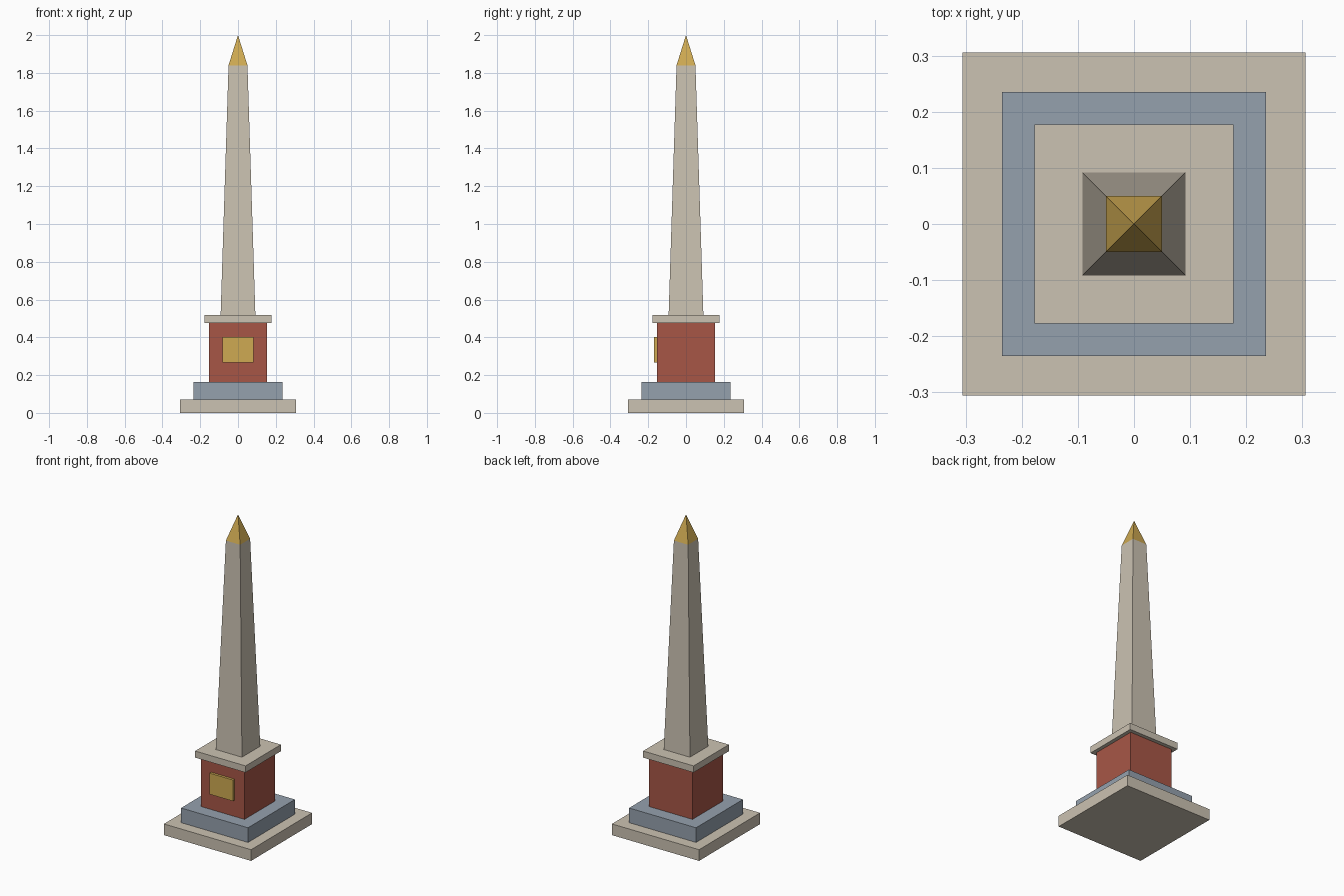
import bpy, bmesh

if "Cube" in bpy.data.objects:
    bpy.data.objects.remove(bpy.data.objects["Cube"])


def material(name, rgb):
    m = bpy.data.materials.new(name)
    m.diffuse_color = (*rgb, 1.0)
    m.use_nodes = True
    m.node_tree.nodes["Principled BSDF"].inputs["Base Color"].default_value = m.diffuse_color
    return m


STONE = material("pale stone", (0.60, 0.54, 0.445))
SLATE = material("blue grey stone", (0.30, 0.355, 0.42))
BRICK = material("red stone", (0.39, 0.094, 0.062))
GOLD = material("gold", (0.62, 0.40, 0.085))


def finish(name, bm, mat):
    bmesh.ops.recalc_face_normals(bm, faces=bm.faces)
    mesh = bpy.data.meshes.new(name)
    bm.to_mesh(mesh)
    bm.free()
    mesh.materials.append(mat)
    bpy.context.collection.objects.link(bpy.data.objects.new(name, mesh))


def square_block(name, r0, r1, z0, z1, mat):
    """Square block from half-width r0 at z0 to r1 at z1 (r1 = 0 gives a point)."""
    bm = bmesh.new()
    corners = ((-1, -1), (1, -1), (1, 1), (-1, 1))
    low = [bm.verts.new((x * r0, y * r0, z0)) for x, y in corners]
    bm.faces.new(low[::-1])
    if r1 == 0:
        high = [bm.verts.new((0, 0, z1))]
    else:
        high = [bm.verts.new((x * r1, y * r1, z1)) for x, y in corners]
        bm.faces.new(high)
    for i in range(4):
        j = (i + 1) % 4
        top = high if r1 == 0 else [high[j], high[i]]
        bm.faces.new([low[i], low[j], *top])
    finish(name, bm, mat)


# Stacked tiers, shaft and pointed tip
square_block("base_slab", 0.306, 0.306, 0.0, 0.071, STONE)
square_block("base_step", 0.235, 0.235, 0.071, 0.164, SLATE)
square_block("pedestal", 0.153, 0.153, 0.164, 0.477, BRICK)
square_block("pedestal_cap", 0.177, 0.177, 0.477, 0.519, STONE)
square_block("shaft", 0.092, 0.05, 0.519, 1.84, STONE)
square_block("tip", 0.05, 0.0, 1.84, 2.0, GOLD)

# Plaque on the front of the pedestal
bm = bmesh.new()
bmesh.ops.create_cube(bm, size=1)
bmesh.ops.scale(bm, vec=(0.164, 0.018, 0.134), verts=bm.verts)
bmesh.ops.translate(bm, vec=(0, -0.160, 0.334), verts=bm.verts)
finish("plaque", bm, GOLD)
